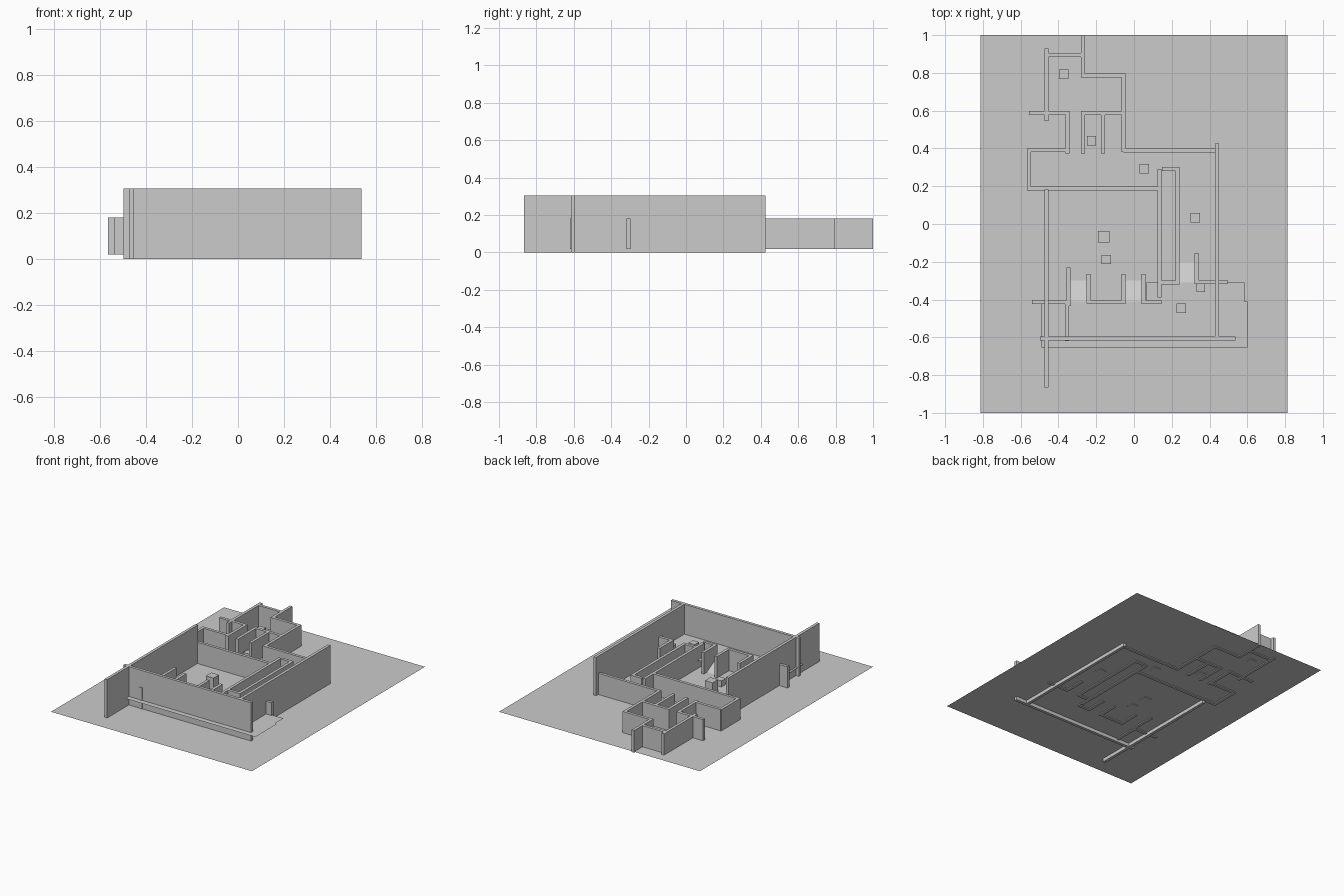
import bpy

T = 0.0105  # half wall thickness


def box(name, x0, x1, y0, y1, z0, z1):
    bpy.ops.mesh.primitive_cube_add(size=1, location=((x0 + x1) / 2, (y0 + y1) / 2, (z0 + z1) / 2))
    ob = bpy.context.object
    ob.name = name
    ob.scale = (x1 - x0, y1 - y0, z1 - z0)
    bpy.ops.object.transform_apply(location=False, rotation=False, scale=True)
    return ob


def sheet(name, x0, x1, y0, y1, z_front, z_back):
    me = bpy.data.meshes.new(name)
    me.from_pydata([(x0, y0, z_front), (x1, y0, z_front), (x1, y1, z_back), (x0, y1, z_back)],
                   [], [(0, 1, 2, 3)])
    ob = bpy.data.objects.new(name, me)
    bpy.context.collection.objects.link(ob)
    return ob


def wall_x(name, y, x0, x1, z0=0.018, z1=0.18):
    box(name, x0, x1, y - T, y + T, z0, z1)


def wall_y(name, x, y0, y1, z0=0.018, z1=0.18):
    box(name, x - T, x + T, y0, y1, z0, z1)


GROUND, DECK = 0.025, 0.087

# Ground sheet and raised front deck
sheet("ground", -0.813, 0.813, -1, 1, GROUND, GROUND)
sheet("deck_front", -0.49, 0.6, -0.655, -0.41, DECK, DECK)
sheet("deck_back", 0.065, 0.585, -0.41, -0.31, DECK, DECK)

# Ramps from the deck down into the courtyard
for x0, x1, y in [(-0.335, -0.24, -0.41), (-0.05, 0.045, -0.41), (0.235, 0.33, -0.31)]:
    sheet("ramp", x0, x1, y, y + 0.11, DECK, GROUND)

# Tall outer walls
wall_y("tall_wall_left", -0.463, -0.865, 0.183, 0, 0.305)
wall_y("tall_wall_right", 0.44, -0.6, 0.425, 0, 0.305)
wall_x("tall_wall_front", -0.605, -0.497, 0.538, 0, 0.305)

# Low walls running left to right: y, x start, x end
for y, a, b in [
    (-0.413, -0.54, -0.336), (-0.413, -0.25, -0.045), (-0.413, 0.04, 0.145),
    (-0.31, 0.145, 0.24), (-0.308, 0.32, 0.495), (0.29, 0.148, 0.24),
    (0.188, -0.566, 0.125), (0.392, -0.563, -0.341), (0.587, -0.556, -0.341),
    (0.894, -0.453, -0.262), (0.787, -0.28, -0.045), (0.587, -0.28, -0.065),
    (0.39, -0.056, 0.43),
]:
    wall_x("low_wall_across", y, a, b)

# Low walls running front to back: x, y start, y end
for x, a, b in [
    (-0.346, -0.435, -0.23), (-0.354, -0.62, -0.42), (-0.24, -0.42, -0.265),
    (-0.055, -0.42, -0.265), (0.051, -0.42, -0.265), (0.135, -0.39, 0.292),
    (0.23, -0.32, 0.3), (0.33, -0.31, -0.154), (-0.556, 0.18, 0.4),
    (-0.351, 0.374, 0.597), (-0.463, 0.544, 0.928), (-0.27, 0.78, 1.0),
    (-0.056, 0.38, 0.79), (-0.27, 0.374, 0.59), (-0.164, 0.374, 0.58),
]:
    wall_y("low_wall_along", x, a, b)

# Crates: x, y, base, size, height
for x, y, z, s, h in [
    (-0.373, 0.793, 0.02, 0.05, 0.05), (-0.225, 0.44, 0.02, 0.05, 0.05),
    (0.055, 0.292, 0.02, 0.05, 0.05), (0.325, 0.032, 0.02, 0.05, 0.05),
    (-0.16, -0.067, 0.02, 0.062, 0.09), (-0.147, -0.188, 0.02, 0.05, 0.05),
    (0.354, -0.338, 0.08, 0.045, 0.05), (0.25, -0.447, 0.08, 0.05, 0.05),
]:
    box("crate", x - s / 2, x + s / 2, y - s / 2, y + s / 2, z, z + h)
